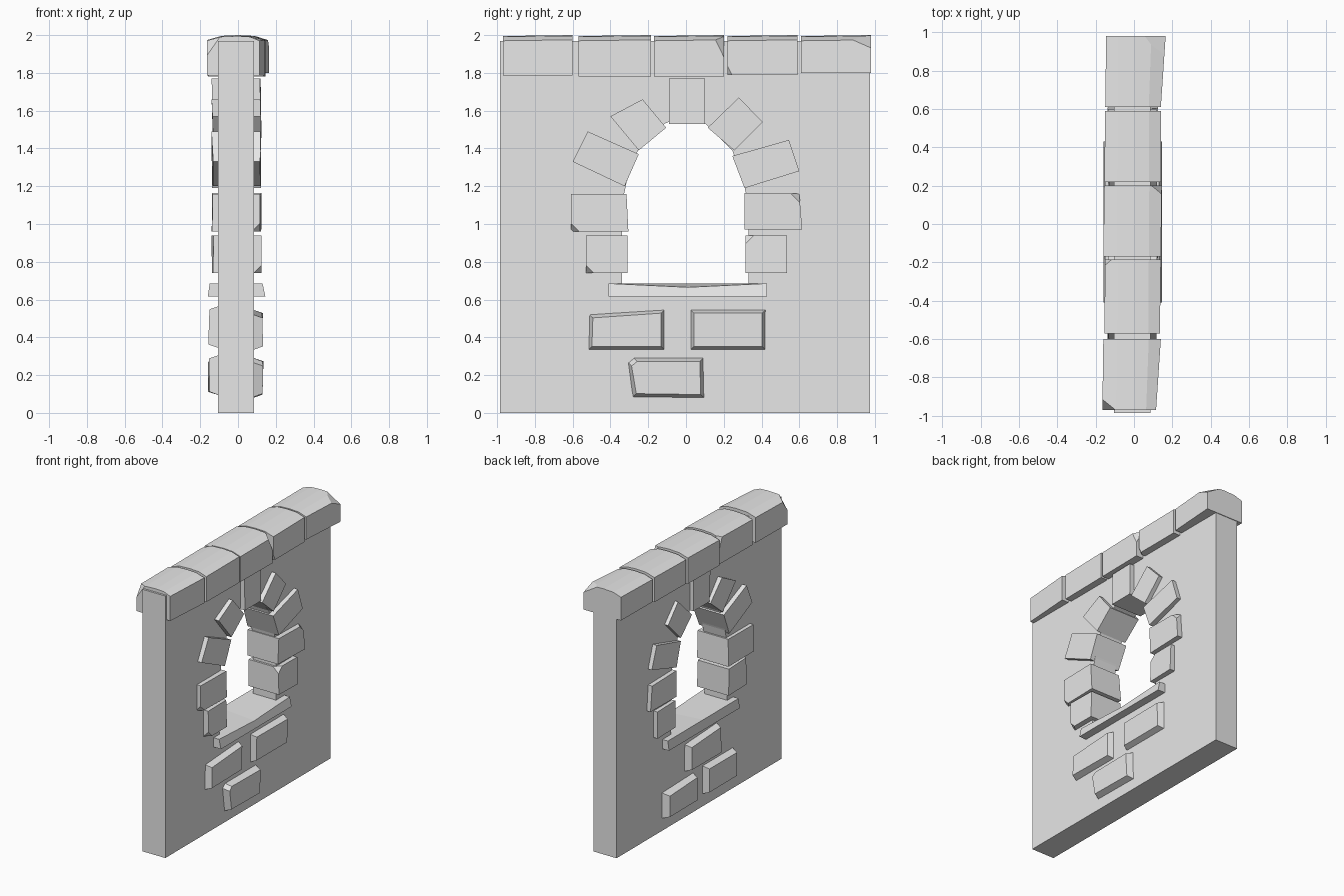
import bpy, bmesh, random
from mathutils import Vector

random.seed(4)
cube = bpy.data.objects.get("Cube")
if cube:
    bpy.data.objects.remove(cube, do_unlink=True)

stone_grey = bpy.data.materials.new("stone_grey")
stone_grey.use_nodes = True
stone_grey.diffuse_color = (0.8, 0.8, 0.8, 1)
stone_grey.node_tree.nodes["Principled BSDF"].inputs["Base Color"].default_value = (0.8, 0.8, 0.8, 1)


def loft(a, b):
    """Join two matching rings of points into a closed solid."""
    bm = bmesh.new()
    ra = [bm.verts.new(p) for p in a]
    rb = [bm.verts.new(p) for p in b]
    bm.faces.new(ra[::-1])
    bm.faces.new(rb)
    n = len(a)
    for i in range(n):
        j = (i + 1) % n
        bm.faces.new((ra[i], ra[j], rb[j], rb[i]))
    return bm


def chip(bm, direction, depth):
    """Knock off the corner lying furthest along a direction."""
    d = Vector(direction).normalized()
    tip = max((v.co for v in bm.verts), key=d.dot)
    geom = bm.verts[:] + bm.edges[:] + bm.faces[:]
    cut = bmesh.ops.bisect_plane(bm, geom=geom, plane_co=tip - d * depth, plane_no=d, clear_outer=True)
    edges = [e for e in cut["geom_cut"] if isinstance(e, bmesh.types.BMEdge)]
    bmesh.ops.edgeloop_fill(bm, edges=edges)


def finish(name, bm):
    bmesh.ops.recalc_face_normals(bm, faces=bm.faces[:])
    mesh = bpy.data.meshes.new(name)
    bm.to_mesh(mesh)
    bm.free()
    mesh.materials.append(stone_grey)
    obj = bpy.data.objects.new(name, mesh)
    bpy.context.collection.objects.link(obj)
    return obj


def across(ring, x, wobble=0.0):
    return [(x + random.uniform(-wobble, wobble), y, z) for y, z in ring]


# Wall: one half with its share of the arched opening, mirrored
half = [(0, 0), (0.98, 0), (0.98, 1.97), (0, 1.97), (0, 1.58), (0.11, 1.53), (0.25, 1.39),
        (0.31, 1.22), (0.335, 1.1), (0.335, 0.65), (0, 0.65)]
bm = loft(across(half, -0.105), across(half, 0.085))
seam = [f for f in bm.faces if all(abs(v.co.y) < 1e-5 for v in f.verts)]
bmesh.ops.delete(bm, geom=seam, context="FACES")
wall = finish("wall", bm)
wall.location.y = -0.005
mirror = wall.modifiers.new("mirror", "MIRROR")
mirror.use_axis = (False, True, False)

# Stones around the arch, running through the wall
arch = {
    "keystone": [(-0.09, 1.53), (0.1, 1.53), (0.1, 1.77), (-0.09, 1.77)],
    "arch_upper_front": [(-0.4, 1.57), (-0.23, 1.66), (-0.105, 1.51), (-0.25, 1.39)],
    "arch_upper_back": [(0.115, 1.51), (0.28, 1.67), (0.405, 1.54), (0.255, 1.39)],
    "arch_middle_front": [(-0.6, 1.33), (-0.52, 1.49), (-0.25, 1.37), (-0.325, 1.2)],
    "arch_middle_back": [(0.245, 1.36), (0.545, 1.445), (0.6, 1.28), (0.31, 1.19)],
    "jamb_upper_front": [(-0.61, 0.96), (-0.61, 1.16), (-0.315, 1.16), (-0.305, 0.96)],
    "jamb_upper_back": [(0.31, 0.97), (0.31, 1.165), (0.6, 1.16), (0.615, 0.97)],
    "jamb_lower_front": [(-0.53, 0.74), (-0.53, 0.94), (-0.31, 0.94), (-0.31, 0.74)],
    "jamb_lower_back": [(0.315, 0.74), (0.315, 0.94), (0.535, 0.94), (0.535, 0.74)],
}
chips = {"jamb_upper_front": (1, -1, -1), "jamb_lower_front": (1, -1, -1),
         "jamb_upper_back": (1, 1, 1), "jamb_lower_back": (1, -1, 1)}
for name, ring in arch.items():
    bm = loft(across(ring, -0.135, 0.006), across(ring, 0.12, 0.006))
    if name in chips:
        chip(bm, chips[name], 0.025)
    finish(name, bm)

# Window sill, its upper edges drawn in and dipping at the middle
sill = [(-0.16, 0.615), (0.145, 0.615), (0.13, 0.685), (-0.15, 0.685)]
dip = [(-0.16, 0.615), (0.145, 0.615), (0.13, 0.665), (-0.15, 0.685)]
for name, ends in {"sill_front": (-0.41, 0.01), "sill_back": (0.43, 0.01)}.items():
    finish(name, loft([(x, ends[0], z) for x, z in sill], [(x, ends[1], z) for x, z in dip]))

# Bricks standing out of both wall faces, with bevelled rims
bricks = {
    "brick_right_a": (1, [(-0.52, 0.33), (-0.515, 0.525), (-0.11, 0.55), (-0.11, 0.33)]),
    "brick_right_b": (1, [(0.02, 0.33), (0.02, 0.55), (0.425, 0.55), (0.425, 0.33)]),
    "brick_right_c": (1, [(-0.285, 0.08), (-0.31, 0.27), (-0.28, 0.295), (0.095, 0.295), (0.1, 0.075)]),
    "brick_left_a": (-1, [(-0.22, 0.34), (-0.22, 0.57), (0.17, 0.55), (0.17, 0.34)]),
    "brick_left_b": (-1, [(0.06, 0.09), (0.06, 0.3), (0.44, 0.29), (0.44, 0.09)]),
    "brick_left_c": (-1, [(-0.41, 0.09), (-0.41, 0.31), (-0.04, 0.31), (-0.04, 0.09)]),
}
for name, (side, ring) in bricks.items():
    cy = sum(p[0] for p in ring) / len(ring)
    cz = sum(p[1] for p in ring) / len(ring)
    face = [(y - (0.022 if y > cy else -0.022), z - (0.022 if z > cz else -0.022)) for y, z in ring]
    root, front = (0.07, 0.13) if side > 0 else (-0.09, -0.155)
    finish(name, loft(across(ring, root), across(face, front, 0.005)))


# Coping stones with gently domed tops
def coping_ring(y, x0, x1, low, high):
    profile = [(x0, low), (x0, high - 0.025), (x0 * 0.55, high - 0.004), (0, high),
               (x1 * 0.55, high - 0.004), (x1, high - 0.025), (x1, low)]
    return [(x, y, z) for x, z in profile]


coping = [
    (-0.97, -0.6, -0.165, 0.115, 0.14, 1.785),
    (-0.57, -0.185, -0.155, 0.135, 0.14, 1.78),
    (-0.17, 0.2, -0.16, 0.14, 0.145, 1.78),
    (0.22, 0.59, -0.155, 0.14, 0.14, 1.79),
    (0.61, 0.98, -0.15, 0.14, 0.165, 1.8),
]
coping_chips = [((-1, -1, 0.7), 0.035), ((-1, 1, 0.4), 0.02), ((1, 1, 0.5), 0.03),
                ((1, -1, -0.5), 0.015), ((0.6, 0.4, 1), 0.035)]
for i, (y0, y1, x0, xa, xb, low) in enumerate(coping):
    bm = loft(coping_ring(y0, x0, xa, low, 1.995), coping_ring(y1, x0 + 0.005, xb, low, 2.0))
    chip(bm, *coping_chips[i])
    finish(f"coping_stone_{i + 1}", bm)
